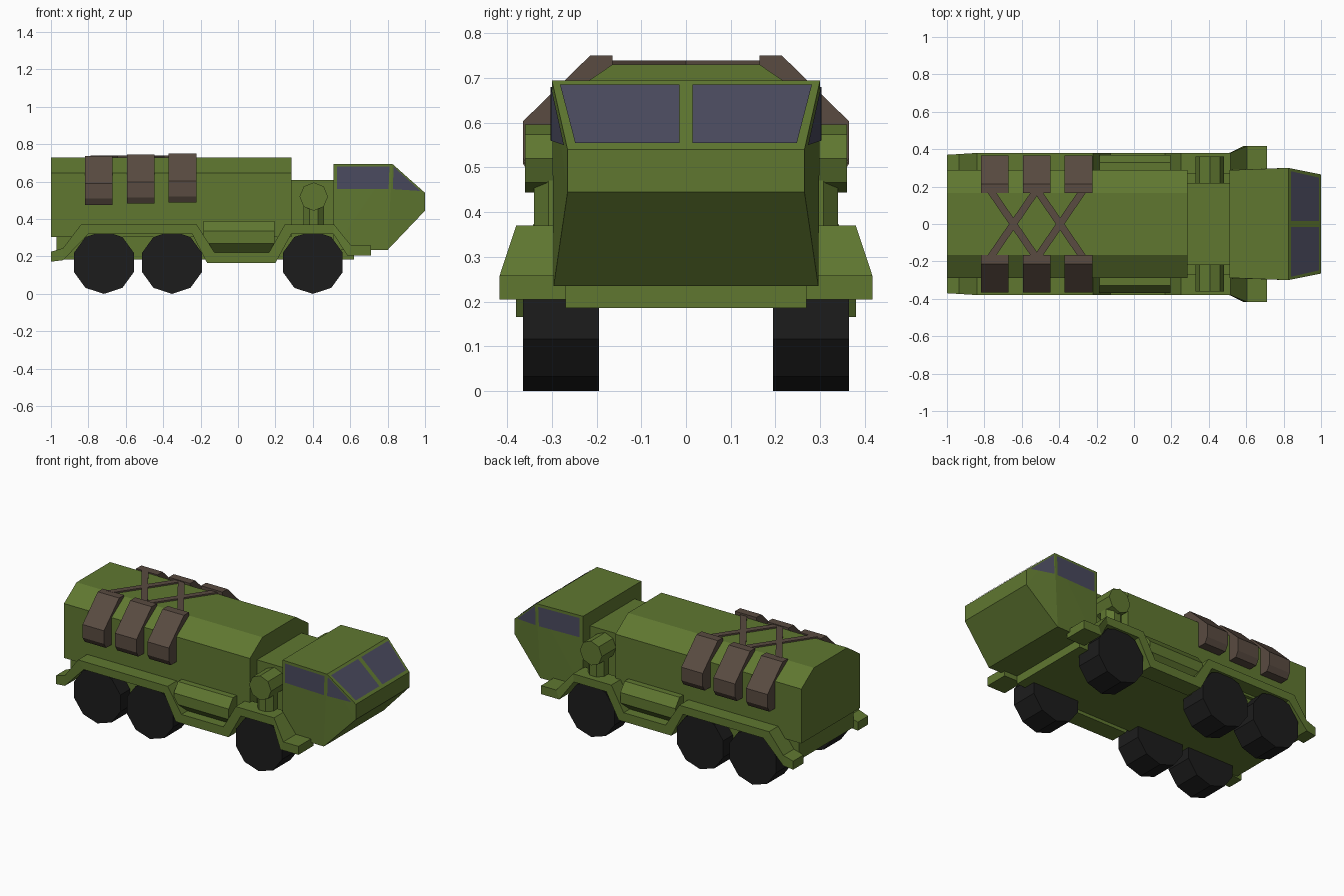
import bpy, bmesh, math
from mathutils import Vector, Matrix

if "Cube" in bpy.data.objects:
    bpy.data.objects.remove(bpy.data.objects["Cube"])


def material(name, rgb):
    m = bpy.data.materials.new(name)
    m.diffuse_color = (*rgb, 1)
    m.use_nodes = True
    m.node_tree.nodes["Principled BSDF"].inputs["Base Color"].default_value = m.diffuse_color
    return m


GREEN = material("green_paint", (0.115, 0.185, 0.03))
BROWN = material("brown_canvas", (0.10, 0.07, 0.052))
RUBBER = material("rubber", (0.012, 0.012, 0.012))
GLASS = material("glass", (0.07, 0.07, 0.115))


def finish(name, bm, mat):
    bmesh.ops.recalc_face_normals(bm, faces=bm.faces)
    me = bpy.data.meshes.new(name)
    bm.to_mesh(me)
    bm.free()
    me.materials.append(mat)
    ob = bpy.data.objects.new(name, me)
    bpy.context.collection.objects.link(ob)
    return ob


def loft(name, rings, mat):
    """Join matching rings of points and cap both ends."""
    bm = bmesh.new()
    vs = [[bm.verts.new(p) for p in r] for r in rings]
    n = len(vs[0])
    for a, b in zip(vs, vs[1:]):
        for i in range(n):
            j = (i + 1) % n
            bm.faces.new((a[i], a[j], b[j], b[i]))
    bm.faces.new(vs[0])
    bm.faces.new(vs[-1])
    return finish(name, bm, mat)


def extrude_x(name, profile, x0, x1, mat):
    """Extrude a (y, z) profile along x."""
    return loft(name, [[(x, y, z) for y, z in profile] for x in (x0, x1)], mat)


def box(name, x0, x1, w, z0, z1, mat):
    return extrude_x(name, [(-w, z0), (w, z0), (w, z1), (-w, z1)], x0, x1, mat)


def prism(name, sides, r, start, end, turn, mat):
    """Regular prism between two points; turn rotates its corners."""
    a, b = Vector(start), Vector(end)
    rings = []
    for p in (a, b):
        ring = []
        for i in range(sides):
            t = turn + i * math.tau / sides
            c, s = r * math.cos(t), r * math.sin(t)
            ring.append(p + (Vector((c, s, 0)) if abs((b - a).z) > 0.01 else Vector((c, 0, s))))
        rings.append(ring)
    return loft(name, rings, mat)


def panel(name, pts, mat):
    bm = bmesh.new()
    bm.faces.new([bm.verts.new(p) for p in pts])
    ob = finish(name, bm, mat)
    return ob


# Hull: chassis, tank body and the block behind the cab
box("chassis", -0.97, 0.62, 0.27, 0.185, 0.32, GREEN)
extrude_x("tank_body", [(-0.29, 0.305), (0.29, 0.305), (0.29, 0.645), (0.165, 0.73),
                        (-0.165, 0.73), (-0.29, 0.645)], -1, 0.285, GREEN)
box("engine_block", 0.28, 0.52, 0.22, 0.25, 0.61, GREEN)

# Cab: faceted hull from mirrored side outline (x, z, half width)
bm = bmesh.new()
for x, z, w in [(0.51, 0.695, 0.288), (0.825, 0.695, 0.3), (1, 0.54, 0.265),
                (1, 0.445, 0.265), (0.80, 0.235, 0.296), (0.51, 0.235, 0.29)]:
    for s in (-1, 1):
        bm.verts.new((x, s * w, z))
bmesh.ops.convex_hull(bm, input=bm.verts)
bmesh.ops.dissolve_limit(bm, angle_limit=0.01, verts=bm.verts, edges=bm.edges)
finish("cab", bm, GREEN)


def screen(y, z):
    """Point just above the sloped windscreen plane."""
    return (0.825 + (0.695 - z) * 0.175 / 0.155 + 0.002, y, z + 0.003)


for s, side in ((-1, "right"), (1, "left")):
    # Cab windows
    panel("windscreen_" + side, [screen(s * y, z) for y, z in
          [(0.015, 0.683), (0.282, 0.683), (0.248, 0.552), (0.015, 0.552)]], GLASS)
    panel("door_window_" + side, [(x, s * (0.2915 + 0.012 * (x - 0.51) / 0.315), z) for x, z in
          [(0.53, 0.68), (0.81, 0.68), (0.805, 0.56), (0.53, 0.56)]], GLASS)
    panel("quarter_window_" + side, [(x, s * (0.303 - 0.2 * (x - 0.825)), z) for x, z in
          [(0.832, 0.68), (0.975, 0.55), (0.828, 0.56)]], GLASS)

    # Fender ribbon: x top, z top, x bottom, z bottom, outer y
    stations = [(-1, 0.225, -1, 0.172, 0.37), (-0.935, 0.245, -0.935, 0.18, 0.374),
                (-0.84, 0.37, -0.80, 0.32, 0.38), (-0.22, 0.37, -0.245, 0.32, 0.38),
                (-0.125, 0.22, -0.165, 0.165, 0.38), (0.165, 0.22, 0.20, 0.165, 0.38),
                (0.25, 0.37, 0.285, 0.32, 0.38), (0.515, 0.37, 0.51, 0.32, 0.38),
                (0.605, 0.258, 0.585, 0.205, 0.417), (0.71, 0.258, 0.71, 0.205, 0.417)]
    loft("fender_" + side, [[(xt, s * 0.268, zt), (xt, s * y, zt), (xb, s * y, zb), (xb, s * 0.268, zb)]
                            for xt, zt, xb, zb, y in stations], GREEN)

    # Side locker between the fenders
    extrude_x("side_locker_" + side, [(s * y, z) for y, z in
              [(0.26, 0.39), (0.328, 0.39), (0.37, 0.335), (0.37, 0.27), (0.315, 0.215), (0.26, 0.215)]],
              -0.185, 0.195, GREEN)

    # Air filter drum on its post
    prism("filter_drum_" + side, 8, 0.076, (0.405, s * 0.21, 0.52), (0.405, s * 0.36, 0.52), math.pi / 2, GREEN)
    prism("filter_post_" + side, 8, 0.06, (0.405, s * 0.285, 0.34), (0.405, s * 0.285, 0.52), math.pi / 8, GREEN)

    # Wheels
    for i, x in enumerate((-0.717, -0.353, 0.40)):
        prism(f"wheel_{side}_{i + 1}", 10, 0.168, (x, s * 0.195, 0.168), (x, s * 0.365, 0.168),
              -math.pi / 2, RUBBER)

    # Canvas packs hung over the tank shoulder
    for i, x in enumerate((-0.745, -0.52, -0.297)):
        h = 0.006 * (i - 1)
        extrude_x(f"pack_{side}_{i + 1}", [(s * y, z + h) for y, z in
                  [(0.165, 0.70), (0.165, 0.744), (0.215, 0.744), (0.365, 0.597),
                   (0.365, 0.515), (0.345, 0.482), (0.27, 0.482), (0.27, 0.64)]],
                  x - 0.074, x + 0.074, BROWN)

    # Crossed straps over the tank roof
    for i, (xa, xb) in enumerate(((-0.765, -0.525), (-0.515, -0.275))):
        w = 0.023
        loft(f"strap_{side}_{i + 1}", [[(xa - w, s * 0.175, z), (xa + w, s * 0.175, z),
             (xb + w, -s * 0.175, z), (xb - w, -s * 0.175, z)] for z in (0.725, 0.739)], BROWN)
